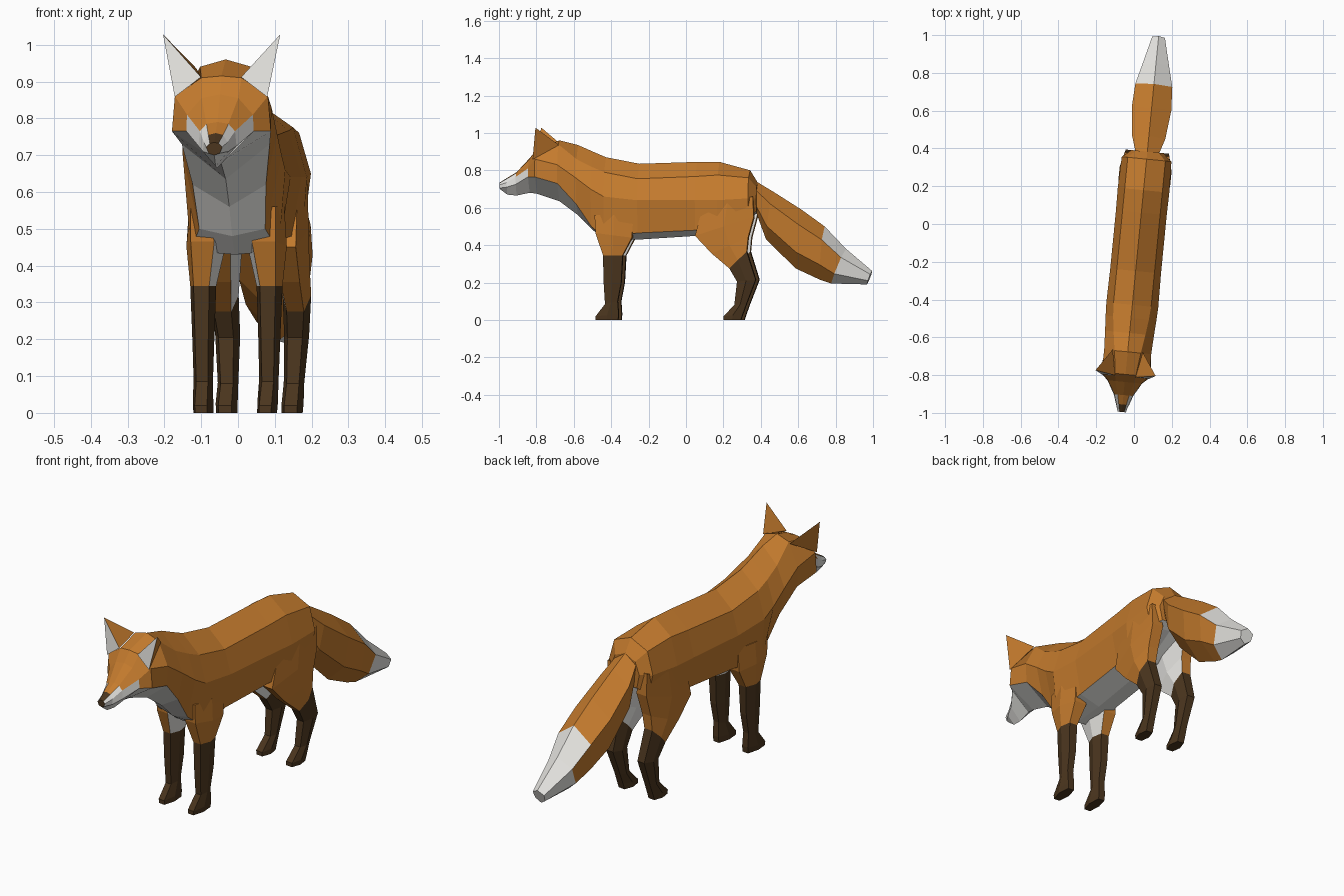
import bpy, bmesh, math
from mathutils import Matrix, Vector

if "Cube" in bpy.data.objects:
    bpy.data.objects.remove(bpy.data.objects["Cube"])


def material(name, rgb):
    m = bpy.data.materials.new(name)
    m.diffuse_color = (*rgb, 1)
    m.use_nodes = True
    m.node_tree.nodes["Principled BSDF"].inputs["Base Color"].default_value = m.diffuse_color
    return m


ORANGE, WHITE, DARK = 0, 1, 2
MATS = [material("orange_fur", (0.56, 0.2, 0.027)),
        material("white_fur", (0.8, 0.79, 0.76)),
        material("dark_fur", (0.07, 0.036, 0.013))]
# The animal stands slightly turned about the vertical axis
POSE = Matrix.Translation((0.033, 0, 0)) @ Matrix.Rotation(math.radians(-5.6), 4, 'Z')


def finish(bm, name):
    bmesh.ops.recalc_face_normals(bm, faces=bm.faces)
    bm.transform(POSE)
    me = bpy.data.meshes.new(name)
    bm.to_mesh(me)
    bm.free()
    for m in MATS:
        me.materials.append(m)
    ob = bpy.data.objects.new(name, me)
    bpy.context.collection.objects.link(ob)
    return ob


def loft(name, rings, color, start=None, end=None):
    """Skin a chain of rings; color(i, j) picks a material, start/end are cap colours."""
    bm = bmesh.new()
    vs = [[bm.verts.new(p) for p in r] for r in rings]
    n = len(rings[0])
    for i in range(len(vs) - 1):
        for j in range(n):
            k = (j + 1) % n
            f = bm.faces.new((vs[i][j], vs[i][k], vs[i + 1][k], vs[i + 1][j]))
            f.material_index = color(i, j)
    for ring, c in ((vs[0], start), (vs[-1], end)):
        if c is not None:
            bm.faces.new(ring).material_index = c
    return finish(bm, name)


def trunk_ring(y, zt, xu, zu, xm, zm, xl, zl, zb):
    """Eight-sided ring: top ridge, upper, middle and lower sides, underside."""
    return [(0, y, zt), (xu, y, zu), (xm, y, zm), (xl, y, zl), (0, y, zb),
            (-xl, y, zl), (-xm, y, zm), (-xu, y, zu)]


# Body from rump to neck
body = [
    (0.385, .735, .06, .71, .085, .65, .07, .58, .58),
    (0.345, .80, .10, .76, .132, .65, .11, .55, .56),
    (0.18, .845, .10, .775, .137, .64, .125, .47, .48),
    (0.06, .845, .10, .767, .135, .64, .105, .48, .45),
    (-0.25, .835, .10, .755, .135, .64, .105, .465, .43),
    (-0.43, .87, .10, .79, .138, .66, .12, .44, .43),
    (-0.50, .90, .095, .82, .135, .70, .09, .50, .48),
    (-0.58, .935, .085, .86, .13, .76, .10, .62, .56),
    (-0.68, .96, .07, .94, .125, .83, .12, .73, .635),
]
loft("body", [trunk_ring(*r) for r in body],
     lambda i, j: WHITE if j in (3, 4) else ORANGE, start=ORANGE)

# Head from neck to nose
head = [
    body[-1],
    (-0.80, .915, .055, .91, .127, .86, .135, .765, .675),
    (-0.84, .865, .05, .855, .09, .81, .092, .765, .68),
    (-0.91, .79, .03, .785, .048, .765, .052, .725, .665),
    (-0.96, .76, .02, .755, .032, .735, .035, .71, .67),
    (-1.0, .735, .012, .732, .022, .722, .015, .705, .70),
]


def head_color(i, j):
    if j in (3, 4):
        return WHITE
    if j in (2, 5):
        return WHITE if i >= 2 else ORANGE
    if j in (1, 6):
        return WHITE if i >= 3 else ORANGE
    return DARK if i == 4 else ORANGE


loft("head", [trunk_ring(*r) for r in head], head_color, end=DARK)

# Ears: pointed pyramids with a pale front
for side, s in (("right", 1), ("left", -1)):
    bm = bmesh.new()
    inner, outer, back, tip = [bm.verts.new((s * x, y, z)) for x, y, z in
                               ((.055, -.81, .912), (.126, -.812, .858),
                                (.08, -.675, .935), (.16, -.793, 1.028))]
    for tri, c in (((inner, outer, tip), WHITE), ((outer, back, tip), ORANGE),
                   ((back, inner, tip), ORANGE), ((inner, back, outer), ORANGE)):
        bm.faces.new(tri).material_index = c
    finish(bm, side + "_ear")


def leg_ring(s, yf, zf, yb, zb, xi, xo):
    """Six-sided leg ring from its front point, back point and inner/outer x."""
    c = 0.2 * (xo - xi)
    ym, zm = (yf + yb) / 2, (zf + zb) / 2
    pts = [(xi + c, yf, zf), (xo - c, yf, zf), (xo, ym, zm),
           (xo - c, yb, zb), (xi + c, yb, zb), (xi, ym, zm)]
    return [(s * x, y, z) for x, y, z in pts]


front_leg = [
    (-.48, .56, -.27, .56, .06, .13),
    (-.475, .465, -.28, .44, .03, .137),
    (-.435, .345, -.33, .345, .055, .126),
    (-.432, .20, -.338, .20, .06, .12),
    (-.425, .085, -.357, .10, .063, .116),
    (-.475, .02, -.352, .03, .06, .116),
    (-.475, .0, -.355, .0, .06, .114),
]
hind_leg = [
    (.10, .60, .37, .66, .06, .134),
    (.06, .45, .375, .55, .04, .138),
    (.15, .355, .345, .44, .05, .138),
    (.245, .275, .338, .365, .06, .138),
    (.285, .205, .385, .215, .06, .128),
    (.27, .08, .335, .085, .062, .118),
    (.212, .02, .315, .03, .06, .12),
    (.212, .0, .305, .0, .06, .118),
]
for side, s in (("right", 1), ("left", -1)):
    for name, rings, dark in (("front_leg", front_leg, 2), ("hind_leg", hind_leg, 3)):
        loft(f"{side}_{name}", [leg_ring(s, *r) for r in rings],
             lambda i, j: DARK if i >= dark else WHITE if j in (4, 5) else ORANGE,
             start=ORANGE, end=DARK)


def tail_ring(yt, zt, yb, zb, w):
    """Six-sided ring tilted from its top point to its bottom point."""
    a, b = Vector((0, yt, zt)), Vector((0, yb, zb))
    u, l = a.lerp(b, .25), a.lerp(b, .72)
    return [a, u + Vector((w, 0, 0)), l + Vector((w * .85, 0, 0)), b,
            l - Vector((w * .85, 0, 0)), u - Vector((w, 0, 0))]


# Bushy tail with a pale tip
tail = [
    (.37, .745, .375, .58, .06),
    (.47, .685, .43, .43, .088),
    (.62, .59, .59, .275, .105),
    (.745, .50, .72, .215, .098),
    (.86, .38, .78, .195, .072),
    (1.0, .262, .972, .19, .034),
]
loft("tail", [tail_ring(*r) for r in tail],
     lambda i, j: WHITE if i == 4 or (i == 3 and j in (0, 5)) else ORANGE,
     start=ORANGE, end=WHITE)
